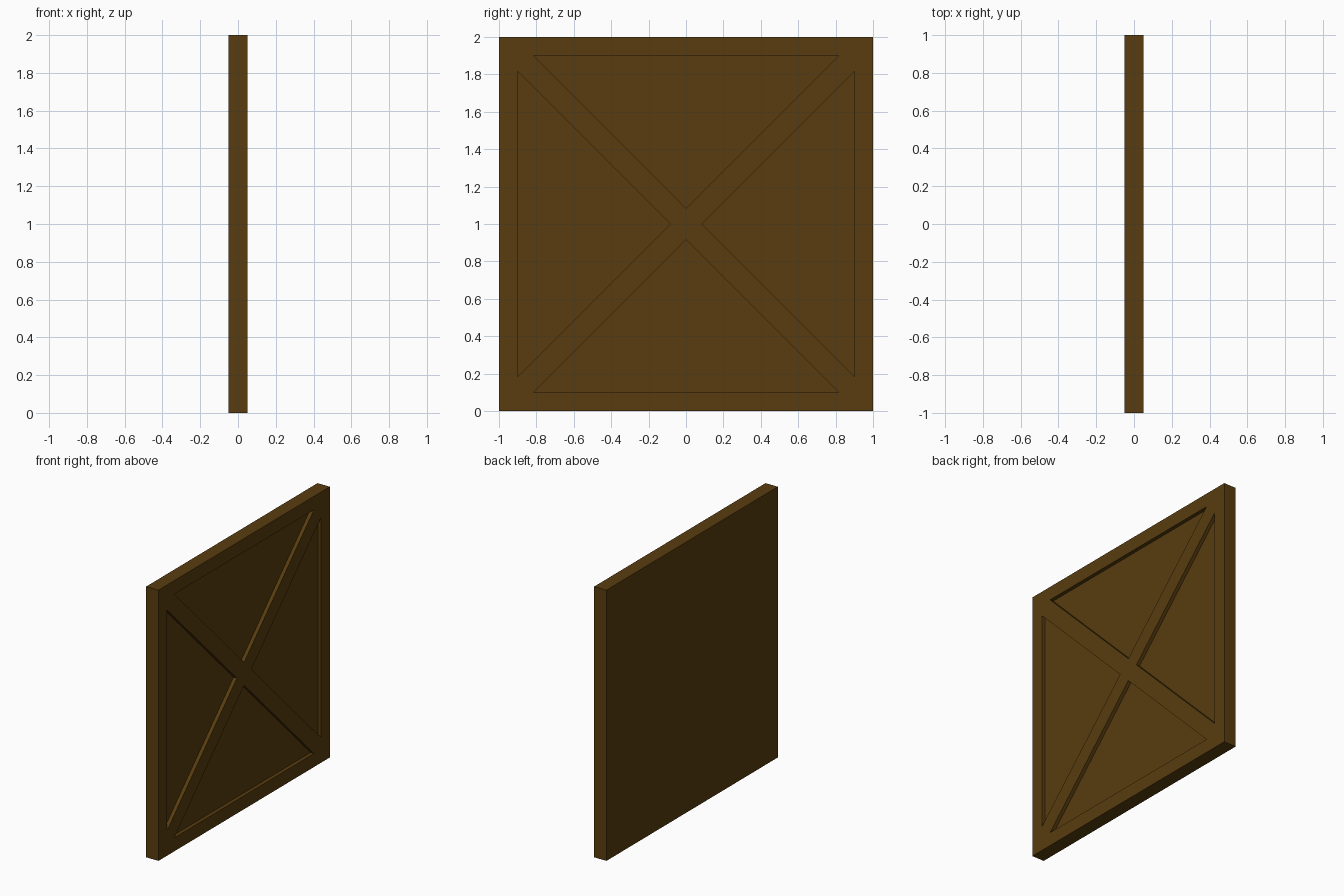
import bpy, bmesh, math
from mathutils import Vector, Matrix

if "Cube" in bpy.data.objects:
    bpy.data.objects.remove(bpy.data.objects["Cube"])

HALF_T = 0.05      # half thickness of the panel
DEPTH = 0.027      # depth of the recesses
EDGE = 0.9         # outer edge of each triangular recess
STRIP = 0.085      # diagonal brace offset

wood = bpy.data.materials.new("dark_brown_wood")
wood.diffuse_color = (0.098, 0.046, 0.0045, 1)
wood.use_nodes = True
wood.node_tree.nodes["Principled BSDF"].inputs["Base Color"].default_value = wood.diffuse_color

bm = bmesh.new()


def face(points, turn):
    bm.faces.new([bm.verts.new(turn @ Vector(p)) for p in points])


# One quarter of the panel, repeated four times around the x axis
X, F = HALF_T, HALF_T - DEPTH
outline = [(-1, 1), (1, 1), (0, 0)]
recess = [(-(EDGE - STRIP), EDGE), (EDGE - STRIP, EDGE), (0, STRIP)]
for k in range(4):
    turn = Matrix.Translation((0, 0, 1)) @ Matrix.Rotation(k * math.pi / 2, 4, 'X')
    for i in range(3):
        j = (i + 1) % 3
        a, b, c, d = outline[i], outline[j], recess[j], recess[i]
        face([(X, *a), (X, *b), (X, *c), (X, *d)], turn)   # frame and brace surface
        face([(X, *d), (X, *c), (F, *c), (F, *d)], turn)   # recess wall
    face([(F, *p) for p in recess], turn)                  # recess floor
    face([(X, -1, 1), (X, 1, 1), (-X, 1, 1), (-X, -1, 1)], turn)  # outer rim

# Flat back
face([(-X, -1, 0), (-X, 1, 0), (-X, 1, 2), (-X, -1, 2)], Matrix.Identity(4))

bmesh.ops.remove_doubles(bm, verts=bm.verts[:], dist=1e-4)
bmesh.ops.recalc_face_normals(bm, faces=bm.faces[:])
mesh = bpy.data.meshes.new("cross_braced_panel")
bm.to_mesh(mesh)
bm.free()
mesh.materials.append(wood)
panel = bpy.data.objects.new("cross_braced_panel", mesh)
bpy.context.collection.objects.link(panel)
